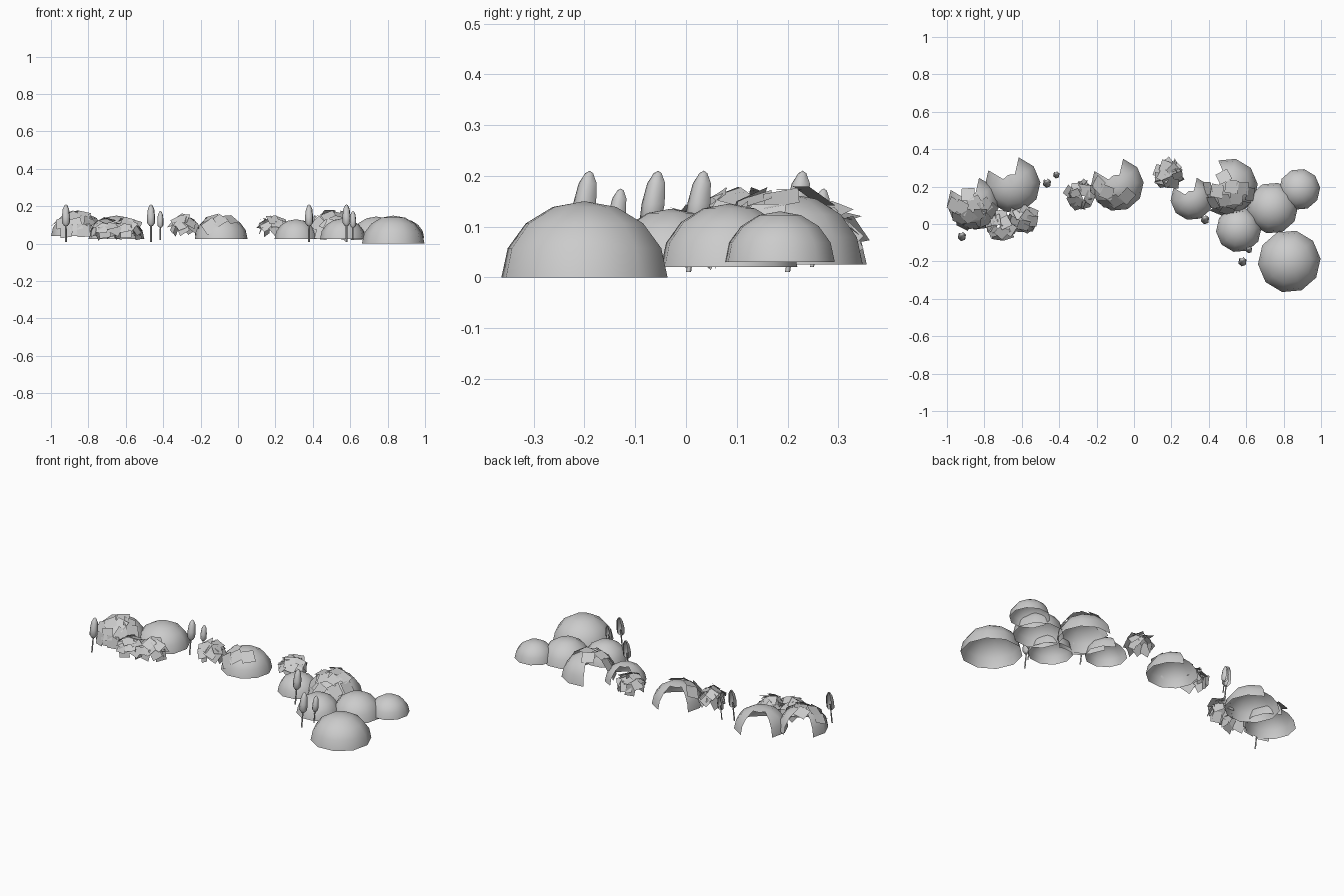
import bpy, bmesh, math, random
from mathutils import Vector, Matrix

if "Cube" in bpy.data.objects:
    bpy.data.objects.remove(bpy.data.objects["Cube"])

random.seed(4)


def finish(name, bm, smooth=False):
    bmesh.ops.remove_doubles(bm, verts=bm.verts, dist=1e-5)
    mesh = bpy.data.meshes.new(name)
    bm.to_mesh(mesh)
    bm.free()
    for p in mesh.polygons:
        p.use_smooth = smooth
    ob = bpy.data.objects.new(name, mesh)
    bpy.context.collection.objects.link(ob)
    return ob


def shell(bm, profile, sides, start, skip=(), squash=1.0):
    """Revolve (radius, height) rings; skip holds (ring, segment) gaps."""
    rings = []
    for r, z in profile:
        rings.append([bm.verts.new((r * math.cos(start + math.tau * i / sides),
                                    r * squash * math.sin(start + math.tau * i / sides), z))
                      for i in range(sides)] if r > 0 else [bm.verts.new((0, 0, z))] * sides)
    for k in range(len(rings) - 1):
        for i in range(sides):
            if (k, i) in skip:
                continue
            j = (i + 1) % sides
            loop = [rings[k][i], rings[k][j], rings[k + 1][j], rings[k + 1][i]]
            bm.faces.new(list(dict.fromkeys(loop)))


def dome(name, x, y, base, r, h, open_segments=()):
    bm = bmesh.new()
    profile = [(r * math.cos(a), h * math.sin(a)) for a in (math.radians(22.5 * k) for k in range(4))]
    profile.append((0, h))
    shell(bm, profile, 10, math.radians(5), {(k, s) for k in range(3) for s in open_segments})
    bmesh.ops.delete(bm, geom=[v for v in bm.verts if not v.link_faces], context='VERTS')
    ob = finish(name, bm, True)
    ob.location = (x, y, base)


def add_card(bm, centre, normal, size):
    rot = Vector(normal).to_track_quat('Z', 'Y').to_matrix().to_4x4()
    m = Matrix.Translation(centre) @ rot @ Matrix.Rotation(random.uniform(0, 3), 4, 'Z')
    bm.faces.new([bm.verts.new(m @ Vector((a * size / 2, b * size / 2, 0)))
                  for a, b in ((-1, -1), (1, -1), (1, 1), (-1, 1))])


def leaf_clump(name, x, y, z, rx, ry, rz, count, size=0.062):
    bm = bmesh.new()
    for i in range(count):
        a = i * 2.4 + random.uniform(-.3, .3)
        u = -0.45 + 1.4 * (i + .5) / count
        s = math.sqrt(1 - u * u)
        d = Vector((s * math.cos(a), s * math.sin(a), u))
        n = d + Vector((random.uniform(-.5, .5), random.uniform(-.6, .2), .5))
        add_card(bm, Vector((x + d.x * rx, y + d.y * ry, z + d.z * rz)), n, size)
    finish(name, bm)


def dome_leaves(name, x, y, base, r, h, spots, size=0.07):
    bm = bmesh.new()
    for az, el in spots:
        a, e = math.radians(az), math.radians(el)
        d = Vector((math.cos(e) * math.cos(a), math.cos(e) * math.sin(a), math.sin(e)))
        n = d + Vector([random.uniform(-.15, .15) for _ in range(3)])
        add_card(bm, Vector((x + d.x * r, y + d.y * r, base + d.z * h)), n, size)
    finish(name, bm)


def cypress(name, x, y, base, height):
    bm = bmesh.new()
    k = height / 0.2
    # half-open foliage shell
    prof = [(.010, .085), (.022, .10), (.023, .135), (.018, .175), (.008, .195), (0, .2)]
    shell(bm, [(r * k, z * k) for r, z in prof], 6, math.radians(20),
          {(i, 1) for i in range(4)})
    # thin trunk
    shell(bm, [(.005 * k, 0), (.004 * k, .12 * k)], 4, 0)
    for v in bm.verts:
        v.co.y += (v.co.z - .1 * k) * 0.15
    bmesh.ops.delete(bm, geom=[v for v in bm.verts if not v.link_faces], context='VERTS')
    ob = finish(name, bm, True)
    ob.location = (x, y, base)


# Bush domes, some with the back left open
back = (2, 3)
for i, (x, y, b, r, h, gap) in enumerate([
        (-.86, .11, .04, .14, .125, back), (-.65, .21, .025, .15, .125, back),
        (-.09, .21, .025, .142, .125, back), (.31, .135, .025, .115, .105, back),
        (.51, .2, .025, .152, .14, (3, 4)), (.74, .085, .02, .138, .125, ()),
        (.885, .185, .03, .111, .1, ()), (.56, -.03, .025, .122, .11, ()),
        (.83, -.2, 0, .168, .15, ())]):
    dome(f"bush_dome_{i + 1}", x, y, b, r, h, gap)

# Leaf cards lying on three domes
patch = [(0, 85), (200, 62), (250, 58), (300, 60), (350, 62), (120, 66), (225, 35),
         (265, 30), (305, 34), (185, 40), (340, 38), (245, 12), (285, 14)]
dome_leaves("left_dome_leaves", -.86, .11, .04, .138, .128, patch)
dome_leaves("middle_dome_leaves", -.09, .21, .025, .14, .128,
            [(215, 60), (262, 50), (310, 55), (240, 32), (180, 45)], .075)
dome_leaves("right_dome_leaves", .51, .2, .025, .15, .148, patch)

# Loose leafy bushes
leaf_clump("leaf_bush_left", -.71, -.01, .075, .062, .06, .055, 17)
leaf_clump("leaf_bush_left_inner", -.59, .025, .075, .06, .055, .055, 17)
leaf_clump("leaf_bush_middle", -.285, .155, .095, .062, .06, .05, 18)
leaf_clump("leaf_bush_right", .185, .265, .09, .06, .06, .05, 18)

# Cypress trees
for i, (x, y, b, h) in enumerate([(-.92, -.07, .01, .2), (-.465, .215, .01, .2),
                                  (-.415, .26, .02, .155), (.38, .02, .01, .2),
                                  (.58, -.205, .01, .2), (.615, -.14, .02, .155)]):
    cypress(f"cypress_{i + 1}", x, y, b, h)
